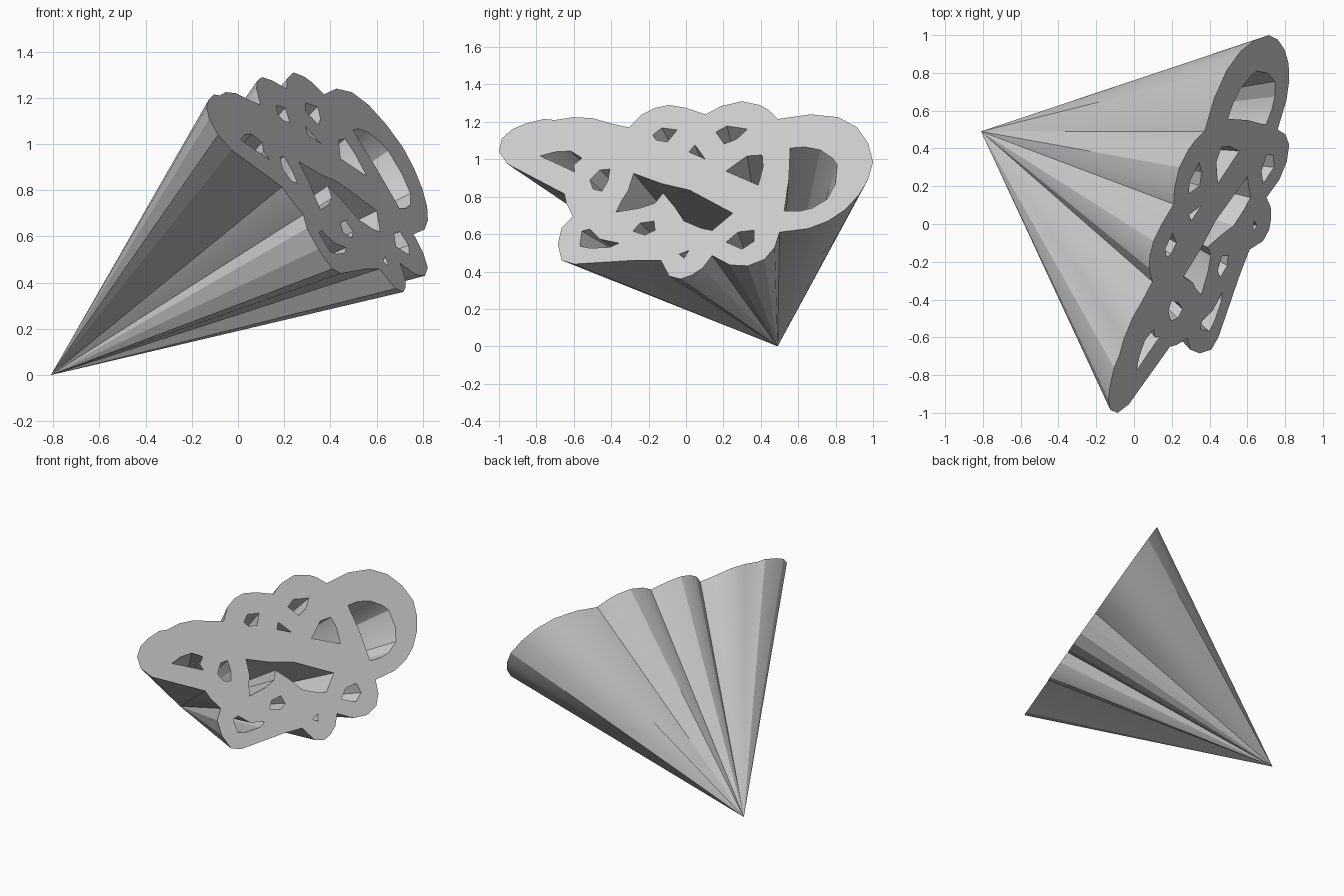
import bpy
import bmesh
import math
from mathutils import Vector

APEX = Vector((-0.81, 0.49, 0.0))


def on_face(y, z):
    """Place a (y, z) point on the tilted front plane."""
    return Vector((0.955 + 0.383 * y - 0.633 * z, y, z))


# Scalloped outer contour
outline = [
    (-1.0, 1.04), (-.985, 1.11), (-.93, 1.16), (-.86, 1.19), (-.76, 1.215),
    (-.70, 1.21), (-.605, 1.225), (-.50, 1.22), (-.395, 1.19), (-.305, 1.17),
    (-.235, 1.24), (-.165, 1.275), (-.09, 1.29), (0, 1.275), (.105, 1.24),
    (.19, 1.285), (.30, 1.31), (.395, 1.29), (.44, 1.265), (.49, 1.215),
    (.665, 1.24), (.815, 1.225), (.915, 1.17), (.975, 1.085), (1.0, .985),
    (.975, .895), (.925, .81), (.85, .73), (.76, .67), (.655, .63),
    (.50, .61), (.475, .53), (.42, .465), (.33, .43), (.235, .435),
    (.14, .485), (.09, .42), (.03, .38), (-.03, .36), (-.09, .375),
    (-.135, .46), (-.275, .46), (-.60, .44), (-.665, .46), (-.685, .545),
    (-.665, .635), (-.605, .695), (-.64, .765), (-.65, .815), (-.755, .87),
    (-.955, .975)]

# Large openings
big_hole = [
    (.557, 1.06), (.637, 1.066), (.718, 1.05), (.782, 1.007), (.809, .97),
    (.798, .868), (.755, .787), (.675, .739), (.61, .723), (.525, .723),
    (.55, .894)]
centre_hole = [
    (-.28, .925), (-.13, .87), (.02, .835), (.25, .712), (.14, .62),
    (.08, .632), (-.01, .67), (-.06, .745), (-.123, .82), (-.166, .766),
    (-.246, .739), (-.375, .718), (-.343, .782), (-.31, .83)]

# Small openings
left_hole = [(-.78, 1.018), (-.70, 1.04), (-.616, 1.044), (-.557, 1.007),
             (-.60, .97), (-.595, .932), (-.675, .97)]
left_inner_hole = [(-.514, .889), (-.46, .943), (-.407, .948),
                   (-.418, .884), (-.45, .83), (-.498, .841)]
top_hole = [(-.177, 1.13), (-.129, 1.168), (-.048, 1.157),
            (-.10, 1.093), (-.16, 1.103)]
top_notch_hole = [(.016, 1.039), (.048, 1.077), (.102, 1.002)]
top_right_hole = [(.16, 1.146), (.22, 1.178), (.327, 1.162),
                  (.273, 1.109), (.204, 1.082)]
right_inner_hole = [(.214, .937), (.327, 1.018), (.407, 1.023),
                    (.412, .959), (.386, .862)]
low_mid_hole = [(-.284, .616), (-.246, .659), (-.171, .67),
                (-.166, .621), (-.22, .595)]
low_left_hole = [(-.568, .536), (-.557, .616), (-.514, .627), (-.46, .573),
                 (-.359, .552), (-.407, .53), (-.514, .525)]
low_right_hole = [(.214, .557), (.279, .611), (.364, .621),
                  (.364, .562), (.30, .52)]
low_tip_hole = [(-.037, .493), (.016, .514), (-.01, .471)]

loops = [outline, big_hole, centre_hole, left_hole, left_inner_hole,
         top_hole, top_notch_hole, top_right_hole, right_inner_hole,
         low_mid_hole, low_left_hole, low_right_hole, low_tip_hole]

bm = bmesh.new()
rims = []
for loop in loops:
    verts = [bm.verts.new(on_face(y, z)) for y, z in loop]
    rims.append(verts)
    for a, b in zip(verts, verts[1:] + verts[:1]):
        bm.edges.new((a, b))

# Flat pierced front
bmesh.ops.triangle_fill(bm, use_beauty=True, edges=bm.edges[:],
                        normal=Vector((1, -0.383, 0.633)).normalized())

# Outer shell and hole walls all taper to one point
tip = bm.verts.new(APEX)
for verts in rims:
    for a, b in zip(verts, verts[1:] + verts[:1]):
        bm.faces.new((a, b, tip))
bmesh.ops.recalc_face_normals(bm, faces=bm.faces[:])

mesh = bpy.data.meshes.new("pierced_cone")
bm.to_mesh(mesh)
bm.free()
cone = bpy.data.objects.new("pierced_cone", mesh)
bpy.context.collection.objects.link(cone)

grey = bpy.data.materials.new("light_grey")
grey.diffuse_color = (0.6, 0.6, 0.6, 1)
mesh.materials.append(grey)

# Soft lobes, crisp rims
bpy.context.view_layer.objects.active = cone
cone.select_set(True)
bpy.ops.object.shade_smooth_by_angle(angle=math.radians(20))
